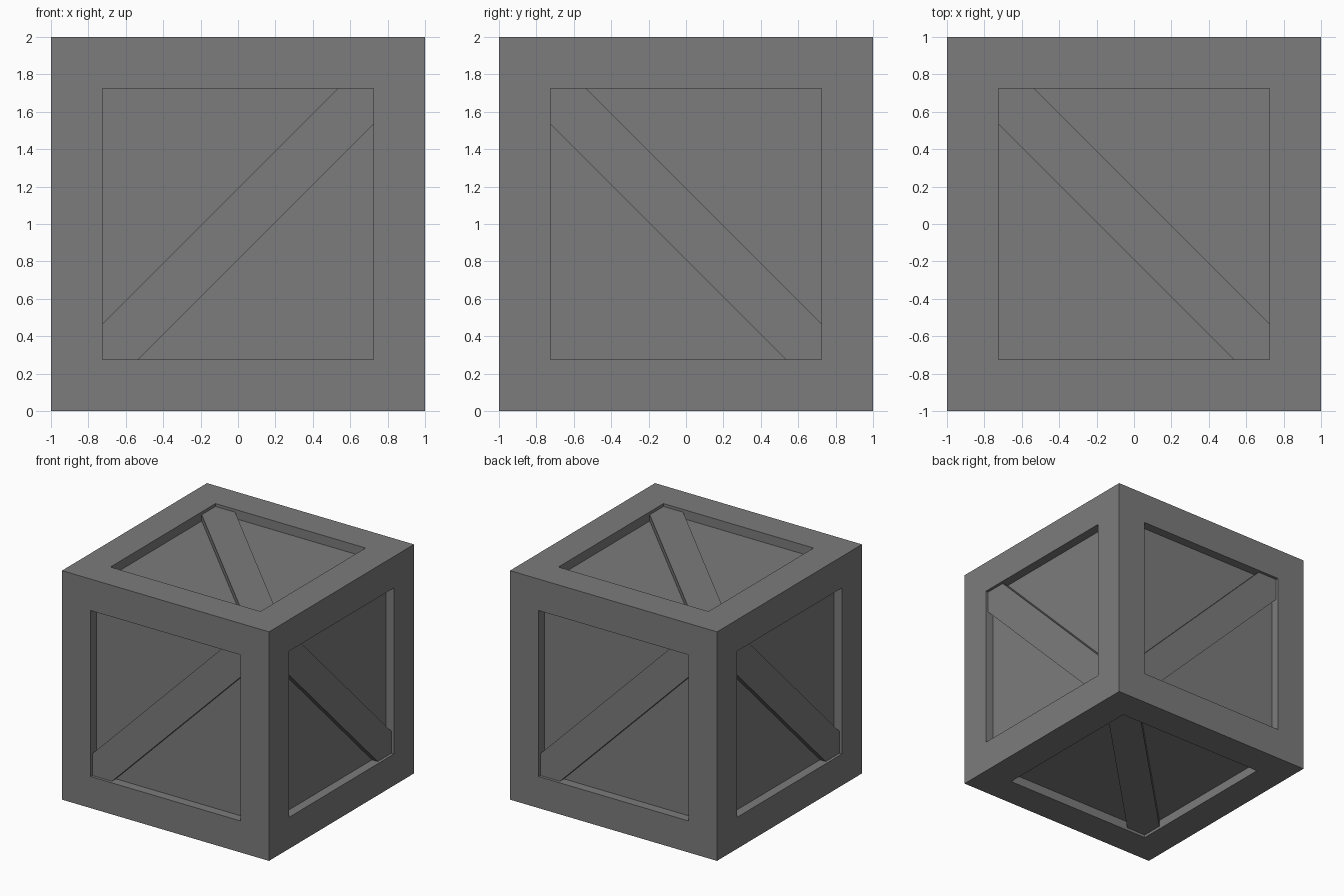
import bpy
import bmesh
from mathutils import Matrix, Vector

default = bpy.data.objects.get("Cube")
if default:
    bpy.data.objects.remove(default, do_unlink=True)

BORDER = 0.275         # width of the frame boards
OPEN = 1 - BORDER      # half size of each recessed panel
PANEL_DEPTH = 0.08
BRACE_DEPTH = 0.025
BRACE_CUT = 0.19       # offset of the brace edges from the diagonal

grey = bpy.data.materials.new("crate grey")
grey.use_nodes = True
colour = (0.2, 0.2, 0.2, 1)
grey.diffuse_color = colour
grey.node_tree.nodes["Principled BSDF"].inputs["Base Color"].default_value = colour


def make_object(name, bm):
    mesh = bpy.data.meshes.new(name)
    bm.to_mesh(mesh)
    bm.free()
    mesh.materials.append(grey)
    obj = bpy.data.objects.new(name, mesh)
    bpy.context.collection.objects.link(obj)
    obj.location.z = 1


# Crate body: a cube with a square recess on every side
bm = bmesh.new()
bmesh.ops.create_cube(bm, size=2)
panels = bm.faces[:]
bmesh.ops.inset_individual(bm, faces=panels, thickness=BORDER, use_even_offset=True)
bmesh.ops.inset_individual(bm, faces=panels, thickness=0, depth=-PANEL_DEPTH)
make_object("crate_body", bm)


# Diagonal brace: a strip clipped by the corners of the recess
def add_brace(name, normal, along):
    n, u = Vector(normal), Vector(along)
    frame = Matrix((u, n.cross(u), n)).transposed().to_4x4()
    a, b = OPEN, OPEN - BRACE_CUT
    outline = [(-a, -a), (-b, -a), (a, b), (a, a), (b, a), (-a, -b)]
    bottom = 1 - PANEL_DEPTH - 0.005
    bm = bmesh.new()
    face = bm.faces.new([bm.verts.new((x, y, bottom)) for x, y in outline])
    top = bmesh.ops.extrude_face_region(bm, geom=[face])["geom"]
    for v in top:
        if isinstance(v, bmesh.types.BMVert):
            v.co.z = 1 - BRACE_DEPTH
    bmesh.ops.recalc_face_normals(bm, faces=bm.faces[:])
    bm.transform(frame)
    make_object(name, bm)


# Outward direction of each side, and the local axis its brace is measured from
add_brace("front_brace", (0, -1, 0), (1, 0, 0))
add_brace("back_brace", (0, 1, 0), (-1, 0, 0))
add_brace("left_brace", (1, 0, 0), (0, 0, 1))
add_brace("right_brace", (-1, 0, 0), (0, 0, 1))
add_brace("top_brace", (0, 0, 1), (0, -1, 0))
add_brace("bottom_brace", (0, 0, -1), (0, 1, 0))
